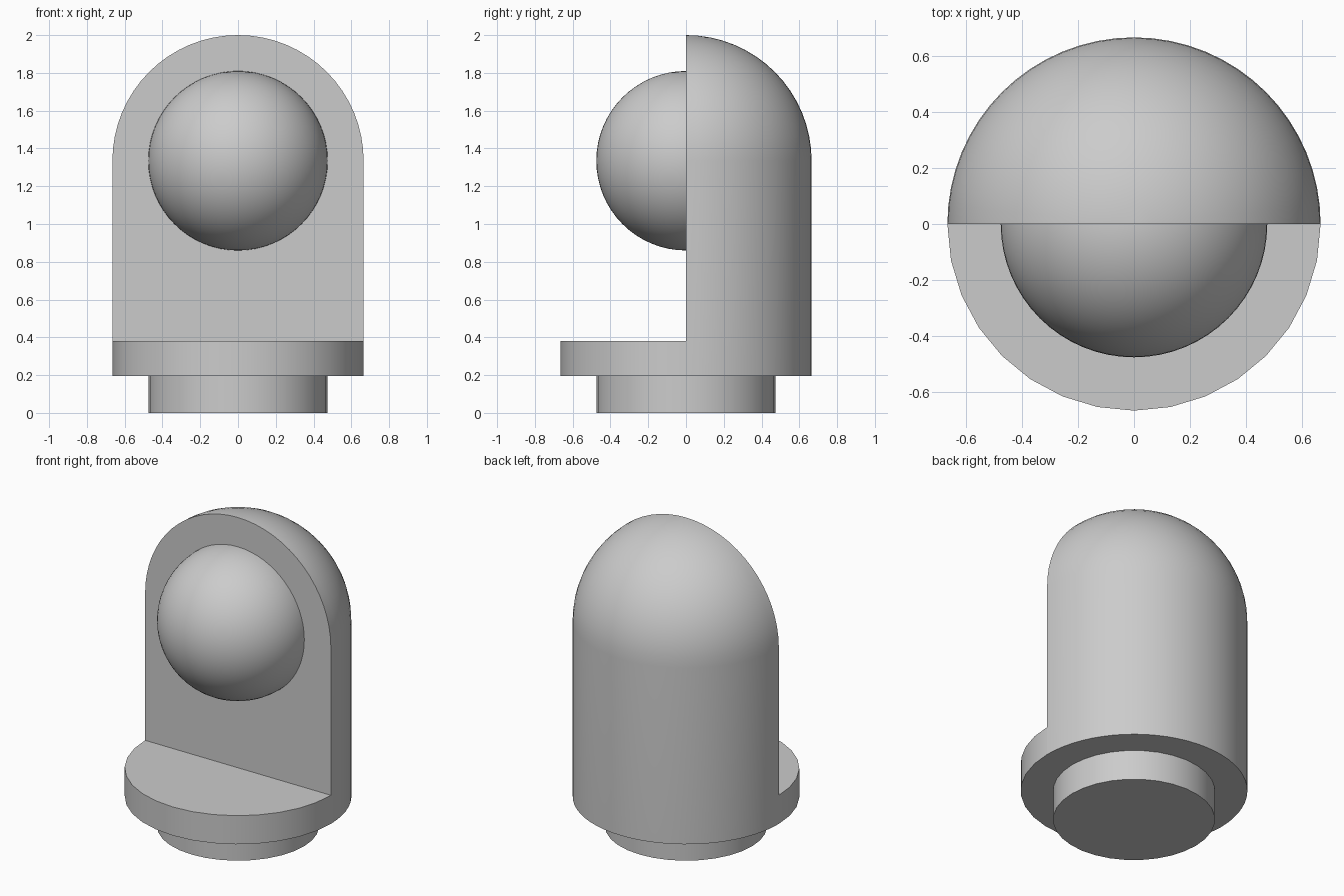
import bpy, bmesh
from math import pi, sin, cos
from mathutils import Vector

cube = bpy.data.objects.get("Cube")
if cube:
    bpy.data.objects.remove(cube, do_unlink=True)

RIM, CORE = 0.665, 0.475      # outer and inner radii
FOOT_TOP, LEDGE_TOP, CENTRE = 0.195, 0.38, 1.335

grey = bpy.data.materials.new("light_grey")
grey.use_nodes = True
colour = (0.6, 0.6, 0.6, 1)
grey.diffuse_color = colour
grey.node_tree.nodes["Principled BSDF"].inputs["Base Color"].default_value = colour


def arc(radius, start, end, steps):
    """Profile points (radius, height) on an arc about the sphere centre."""
    angles = [start + (end - start) * i / steps for i in range(steps + 1)]
    return [(radius * cos(a), CENTRE + radius * sin(a)) for a in angles]


def lathe(name, profile, steps, sweep=2 * pi):
    """Spin a profile about z from +x, closing the flat cut of a part sweep."""
    bm = bmesh.new()
    verts = [bm.verts.new((r, 0, z)) for r, z in profile]
    edges = [bm.edges.new(pair) for pair in zip(verts, verts[1:])]
    bmesh.ops.spin(bm, geom=verts + edges, cent=Vector(), axis=(0, 0, 1),
                   angle=sweep, steps=steps)
    bmesh.ops.remove_doubles(bm, verts=bm.verts, dist=0.0001)
    bmesh.ops.holes_fill(bm, edges=[e for e in bm.edges if e.is_boundary], sides=0)
    bmesh.ops.recalc_face_normals(bm, faces=bm.faces)
    mesh = bpy.data.meshes.new(name)
    bm.to_mesh(mesh)
    bm.free()
    mesh.materials.append(grey)
    obj = bpy.data.objects.new(name, mesh)
    bpy.context.collection.objects.link(obj)
    bpy.ops.object.select_all(action='DESELECT')
    obj.select_set(True)
    bpy.context.view_layer.objects.active = obj
    bpy.ops.object.shade_smooth_by_angle(angle=pi / 6)
    return obj


def disc(name, radius, low, high):
    return lathe(name, [(0, low), (radius, low), (radius, high), (0, high)], 32)


# Round foot and the wider ledge above it
disc("foot", CORE, 0, FOOT_TOP)
disc("ledge", RIM, FOOT_TOP, LEDGE_TOP)

# Half-round back housing with a quarter-sphere top and flat front
lathe("back_housing", [(0, FOOT_TOP), (RIM, FOOT_TOP)] + arc(RIM, 0, pi / 2, 16),
      32, pi)

# Ball set into the flat front
lathe("ball", arc(CORE, -pi / 2, pi / 2, 32), 64)
